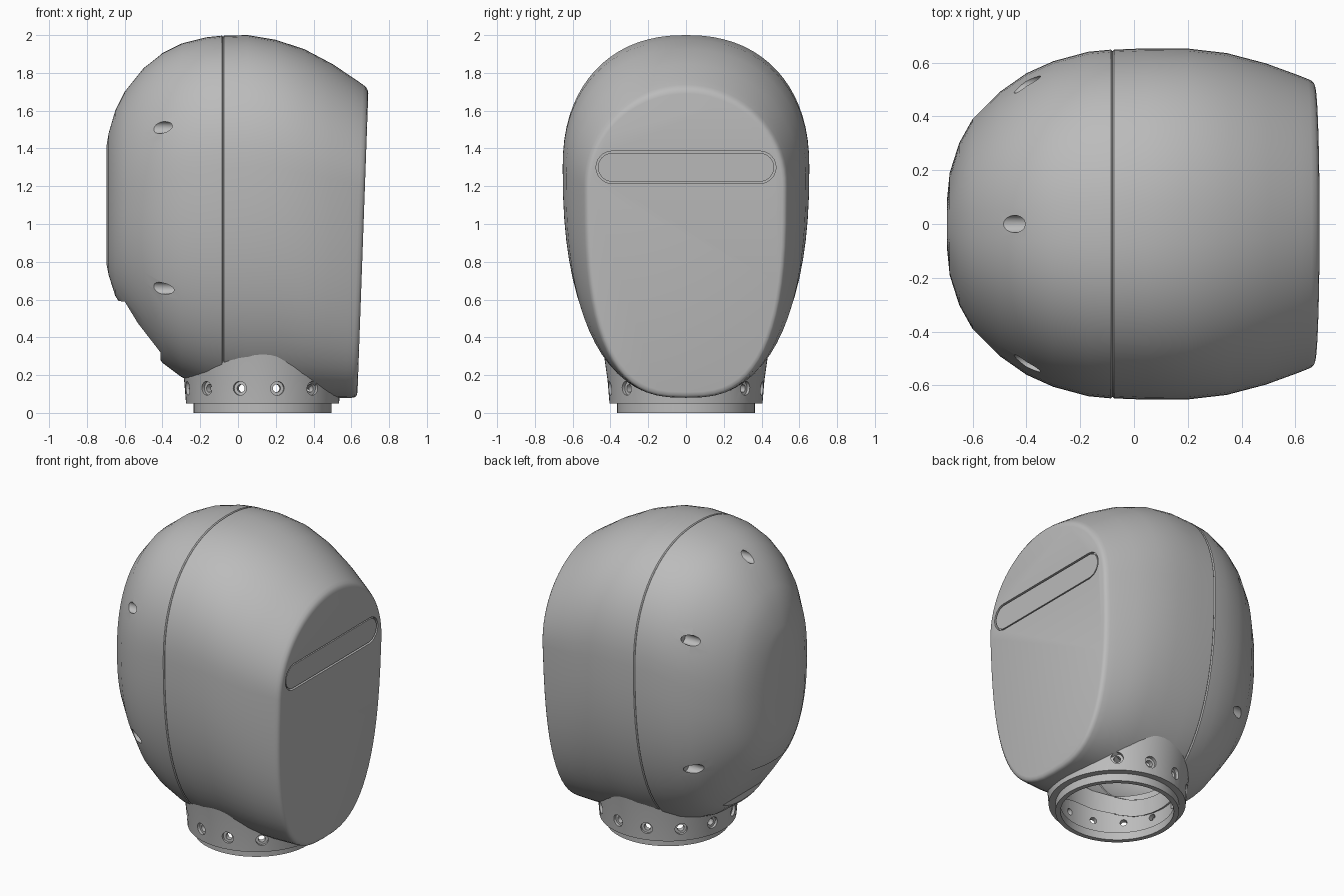
import bpy, bmesh
from math import cos, sin, pi, radians, copysign
from mathutils import Vector

cube = bpy.data.objects.get("Cube")
if cube:
    bpy.data.objects.remove(cube, do_unlink=True)

grey = bpy.data.materials.new("light_grey")
grey.use_nodes = True
grey.diffuse_color = (0.5, 0.5, 0.5, 1)
grey.node_tree.nodes["Principled BSDF"].inputs["Base Color"].default_value = (0.5, 0.5, 0.5, 1)


def finish(bm, name):
    bmesh.ops.recalc_face_normals(bm, faces=bm.faces)
    mesh = bpy.data.meshes.new(name)
    bm.to_mesh(mesh)
    bm.free()
    obj = bpy.data.objects.new(name, mesh)
    bpy.context.collection.objects.link(obj)
    mesh.materials.append(grey)
    return obj


def select(obj):
    bpy.ops.object.select_all(action='DESELECT')
    obj.select_set(True)
    bpy.context.view_layer.objects.active = obj


def smooth(obj, angle):
    select(obj)
    bpy.ops.object.shade_smooth_by_angle(angle=radians(angle))


def cut(target, cutter):
    cutter.hide_render = True
    select(target)
    mod = target.modifiers.new("cut", 'BOOLEAN')
    mod.operation = 'DIFFERENCE'
    mod.solver = 'EXACT'
    mod.object = cutter
    bpy.ops.object.modifier_apply(modifier=mod.name)
    bpy.data.objects.remove(cutter, do_unlink=True)


def bridge(bm, rings, caps=True, loop=False):
    """Skin a list of equal rings of points."""
    rows = [[bm.verts.new(p) for p in ring] for ring in rings]
    n = len(rows[0])
    pairs = list(zip(rows, rows[1:])) + ([(rows[-1], rows[0])] if loop else [])
    for a, b in pairs:
        for i in range(n):
            j = (i + 1) % n
            bm.faces.new((a[i], a[j], b[j], b[i]))
    if caps:
        bm.faces.new(rows[0])
        bm.faces.new(rows[-1])


def rod(bm, start, end, radius, sides=24):
    start, end = Vector(start), Vector(end)
    axis = (end - start).normalized()
    u = axis.orthogonal().normalized()
    v = axis.cross(u)
    bridge(bm, [[c + radius * (cos(2 * pi * i / sides) * u + sin(2 * pi * i / sides) * v)
                 for i in range(sides)] for c in (start, end)])


# Head sections from back to face: x, top, bottom, half width
SECTIONS = [
    (-.695, 1.42, .78, .09), (-.685, 1.48, .73, .19), (-.65, 1.6, .62, .30),
    (-.6, 1.7, .54, .39), (-.5, 1.825, .40, .49), (-.4, 1.905, .265, .56),
    (-.3, 1.955, .19, .605), (-.17, 1.988, .13, .64), (-.086, 1.997, .11, .648),
    (-.08, 1.991, .116, .642), (-.074, 1.997, .11, .648), (.05, 2.0, .08, .653),
    (.2, 1.975, .08, .652), (.35, 1.925, .08, .635), (.5, 1.845, .08, .597),
    (.62, 1.765, .08, .555), (.66, 1.738, .08, .54), (.676, 1.725, .083, .533),
    (.686, 1.71, .092, .523), (.69, 1.69, .11, .51)]
TILT = 0.036


def face_x(z):
    return 0.69 - TILT * (1.7 - z)


def section(x, top, bottom, half, sides=72):
    w = min(1, max(0, (x - .2) / .48))
    mid = 1.3 - .1 * w if x > -.2 else 1.3 + .4 * (x + .2)
    ring = []
    for i in range(sides):
        c, s = cos(2 * pi * i / sides), sin(2 * pi * i / sides)
        n = 2.25 - .25 * w if s > 0 else 2.35 + .45 * w
        y = half * copysign(abs(c) ** (2 / n), c)
        z = mid + (top - mid if s > 0 else mid - bottom) * copysign(abs(s) ** (2 / n), s)
        ring.append(Vector((x - w * TILT * (1.7 - z), y, z)))
    return ring


def head(name, scale):
    centre = Vector((0, 0, 1.05))
    bm = bmesh.new()
    bridge(bm, [[centre + (p - centre) * scale for p in section(*s)] for s in SECTIONS])
    return finish(bm, name)


shell = head("head_shell", 1)
bpy.context.view_layer.update()

# Screw holes drilled forward into the back of the head
bm = bmesh.new()
drills = [((-.405, side * 2, z), (0, -side, 0)) for side in (-1, 1) for z in (1.51, .66)]
for origin, direction in drills + [((-.445, 0, 3), (0, 0, -1))]:
    hit, spot, normal, index = shell.ray_cast(origin, direction)
    if hit:
        rod(bm, spot - Vector((.5, 0, 0)), spot + Vector((.07, 0, 0)), .032)
screw_holes = finish(bm, "screw_hole_cutter")

# Hollow inside and neck opening
cut(shell, head("cavity_cutter", .89))
bm = bmesh.new()
rod(bm, (.13, 0, -.1), (.13, 0, .45), .34, 64)
cut(shell, finish(bm, "neck_opening_cutter"))
cut(shell, screw_holes)

# Sloped recess low on the back
profile = [(-.8, .6), (-.6, .59), (-.53, .475), (-.41, .32), (-.41, .1), (-.8, .1)]
bm = bmesh.new()
bridge(bm, [[(x, y, z) for x, z in profile] for y in (-.6, .6)])
cut(shell, finish(bm, "nape_cutter"))


# Visor slot with an inset plate
def visor(name, radius, back, front):
    ring = []
    for i in range(32):
        t = -pi / 2 + pi * (i % 16) / 15 + (pi if i > 15 else 0)
        ring.append(((.39 if i < 16 else -.39) + radius * cos(t), 1.3 + radius * sin(t)))
    bm = bmesh.new()
    bridge(bm, [[(face_x(z) + d, y, z) for y, z in ring] for d in (back, front)])
    return finish(bm, name)


cut(shell, visor("visor_cutter", .086, -.02, .05))
plate = visor("visor_plate", .076, -.024, -.003)
smooth(shell, 35)
smooth(plate, 30)

# Neck collar: stepped tube, slightly flared upward
collar = [(.335, 0), (.365, 0), (.365, .05), (.405, .05), (.415, .17),
          (.435, .31), (.36, .31), (.36, .06), (.335, .05)]
bm = bmesh.new()
bridge(bm, [[(.13 + r * cos(2 * pi * k / 64), r * sin(2 * pi * k / 64), z) for r, z in collar]
            for k in range(64)], caps=False, loop=True)
neck = finish(bm, "neck_collar")

# Counterbored bolt holes around the collar
for radius, inner in ((.037, .392), (.021, .3)):
    bm = bmesh.new()
    for angle in (50, 79, 107, 136, 165):
        for side in (-1, 1):
            c, s = cos(radians(angle)), side * sin(radians(angle))
            rod(bm, (.13 + inner * c, inner * s, .13), (.13 + .5 * c, .5 * s, .13), radius, 16)
    cut(neck, finish(bm, "bolt_hole_cutter"))
smooth(neck, 30)
